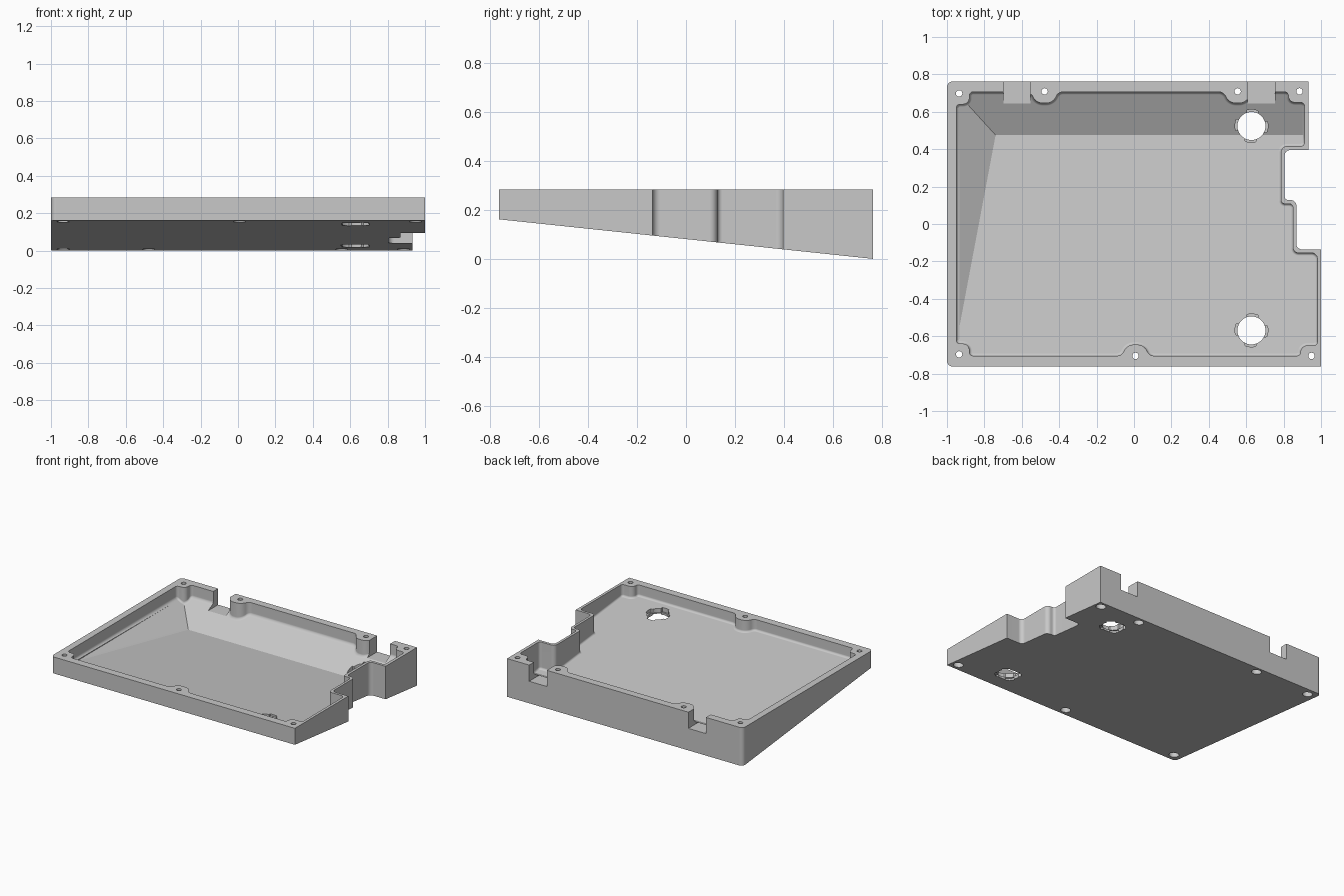
import bpy
import bmesh
from math import sin, cos, pi, tan, radians
from mathutils import Vector

if "Cube" in bpy.data.objects:
    bpy.data.objects.remove(bpy.data.objects["Cube"])

HALF_DEPTH = 0.762
TOP = 0.283
FRONT_LIFT = 0.161
SLOPE = FRONT_LIFT / (2 * HALF_DEPTH)
FLOOR = 0.046
FILLET = 0.015
BACK_WALL, FRONT_WALL = 0.706, -0.705


def underside(y):
    return FRONT_LIFT / 2 - SLOPE * y


# Floor, left ramp and back ramp all pass through one inner corner
INNER = Vector((-0.74, 0.475, underside(0.475) + FLOOR))
FLOOR_NORMALS = [Vector(n) for n in ((0, SLOPE, 1), (0.56, 0, 1), (0, -0.51, 1))]


def floor_height(p):
    dx, dy = p.x - INNER.x, p.y - INNER.y
    return INNER.z + max(-n.x * dx - n.y * dy for n in FLOOR_NORMALS)


def rounded(corners, steps=8):
    """Turn (x, y, radius) corners into an outline with arc corners."""
    outline = []
    count = len(corners)
    for i, (x, y, radius) in enumerate(corners):
        here = Vector((x, y))
        if not radius:
            outline.append(here)
            continue
        before = (Vector(corners[i - 1][:2]) - here).normalized()
        after = (Vector(corners[(i + 1) % count][:2]) - here).normalized()
        half = before.angle(after) / 2
        centre = here + (before + after).normalized() * radius / sin(half)
        start = here + before * radius / tan(half) - centre
        end = here + after * radius / tan(half) - centre
        sweep = pi - 2 * half
        for k in range(steps + 1):
            t = k / steps
            arm = start * sin((1 - t) * sweep) + end * sin(t * sweep)
            outline.append(centre + arm / sin(sweep))
    return outline


def inset(outline, amount):
    """Move an anticlockwise outline inward."""
    moved = []
    for i, p in enumerate(outline):
        along = (p - outline[i - 1]).normalized()
        along += (outline[(i + 1) % len(outline)] - p).normalized()
        along.normalize()
        moved.append(p + Vector((-along.y, along.x)) * amount)
    return moved


def make_object(name, bm):
    bmesh.ops.recalc_face_normals(bm, faces=bm.faces)
    mesh = bpy.data.meshes.new(name)
    bm.to_mesh(mesh)
    bm.free()
    obj = bpy.data.objects.new(name, mesh)
    bpy.context.collection.objects.link(obj)
    return obj


def loft(name, rings):
    """Closed solid through rings of 3D points, bottom to top."""
    bm = bmesh.new()
    loops = [[bm.verts.new(p) for p in ring] for ring in rings]
    bm.faces.new(loops[0][::-1])
    bm.faces.new(loops[-1])
    for low, high in zip(loops, loops[1:]):
        for i in range(len(low)):
            bm.faces.new((low[i - 1], low[i], high[i], high[i - 1]))
    return make_object(name, bm)


def prism(name, outline, low, high):
    return loft(name, [[(x, y, z) for x, y in outline] for z in (low, high)])


def combine(target, cutter, operation="DIFFERENCE"):
    mod = target.modifiers.new("cut", "BOOLEAN")
    mod.operation = operation
    mod.solver = "EXACT"
    mod.object = cutter
    bpy.context.view_layer.objects.active = target
    bpy.ops.object.modifier_apply(modifier=mod.name)
    bpy.data.objects.remove(cutter)


def circle(x, y, sides, radius, notch=None, turn=0):
    """Round outline, or one with four wider sectors."""
    points = []
    for i in range(sides):
        a = 2 * pi * i / sides + turn
        wide = notch and (i * 8 // sides) % 2 == 0
        r = notch if wide else radius
        points.append((x + r * cos(a), y + r * sin(a)))
    return points


def boss(x, wall, inward):
    """Rounded screw boss bulging from a wall, listed anticlockwise."""
    depth = wall + inward * 0.06
    return [(x - inward * 0.075, wall, 0.04), (x - inward * 0.045, depth, 0.06),
            (x + inward * 0.045, depth, 0.06), (x + inward * 0.075, wall, 0.04)]


# Outer shell with stepped right edge and sloping underside
R = 0.03
body = rounded([
    (-1, -HALF_DEPTH, R), (1, -HALF_DEPTH, 0), (1, -0.136, 0),
    (0.868, -0.136, R), (0.868, 0.128, R), (0.805, 0.128, 0.02),
    (0.805, 0.395, R), (0.934, 0.395, 0), (0.934, HALF_DEPTH, 0),
    (-1, HALF_DEPTH, R)])
tray = loft("case_tray", [[(x, y, underside(y)) for x, y in body],
                          [(x, y, TOP) for x, y in body]])

# Cavity outline with corner and wall bosses
S, B = 0.02, 0.035
cavity = rounded([
    (-0.95, -0.64, S), (-0.88, -0.64, B), (-0.88, FRONT_WALL, S),
    *boss(0.008, FRONT_WALL, 1),
    (0.89, FRONT_WALL, S), (0.89, -0.65, B), (0.98, -0.65, S),
    (0.98, -0.155, R), (0.85, -0.155, R), (0.85, 0.108, S),
    (0.786, 0.108, S), (0.786, 0.415, R), (0.911, 0.415, S),
    (0.911, INNER.y, 0), (0.911, 0.65, S), (0.825, 0.65, B),
    (0.825, BACK_WALL, S),
    *boss(0.553, BACK_WALL, -1), *boss(-0.479, BACK_WALL, -1),
    (-0.88, BACK_WALL, S), (-0.88, 0.64, B), (-0.95, 0.64, S)])

# Cavity walls curve into the floor with a small fillet
rings = [[(x, y, 0.6) for x, y in cavity]]
for step in range(4):
    angle = step * pi / 8
    rise = FILLET * (1 - sin(angle))
    outline = inset(cavity, FILLET * (1 - cos(angle)))
    rings.append([(p.x, p.y, floor_height(p) + rise) for p in outline])
outline = inset(cavity, FILLET * 1.1)
rings.append([(p.x, p.y, floor_height(p) - FILLET * 0.04) for p in outline])
rings.append([(x, y, -0.5) for x, y in outline])
hollow = loft("cavity_cutter", rings[::-1])

bm = bmesh.new()
bmesh.ops.create_cube(bm, size=2.4)
for normal in FLOOR_NORMALS:
    bmesh.ops.bisect_plane(bm, geom=bm.verts[:] + bm.edges[:] + bm.faces[:],
                           plane_co=INNER, plane_no=normal.normalized(),
                           clear_inner=True)
    bmesh.ops.holes_fill(bm, edges=bm.edges[:])
combine(hollow, make_object("floor_shape", bm), "INTERSECT")
combine(tray, hollow)

# Cable notches in the back wall
for left, right in ((-0.697, -0.553), (0.608, 0.753)):
    box = [(left, 0.645), (right, 0.645), (right, 1), (left, 1)]
    combine(tray, prism("notch_cutter", box, 0.163, 0.5))

# Screw holes with round recesses underneath
screws = [(-0.935, 0.698), (-0.935, -0.697), (-0.478, 0.709), (0.554, 0.709),
          (0.885, 0.709), (0.008, -0.705), (0.949, -0.705)]
for x, y in screws:
    combine(tray, prism("screw_cutter", circle(x, y, 24, 0.017), -0.5, 0.5))
    recess = circle(x, y, 24, 0.034)
    combine(tray, prism("recess_cutter", recess, -0.5, underside(y) + 0.065))

# Twist-lock foot openings
for y in (0.524, -0.569):
    x = 0.628
    middle = underside(y) + FLOOR / 2
    combine(tray, prism("foot_cutter", circle(x, y, 48, 0.075), -0.5, 0.5))
    upper = circle(x, y, 48, 0.07, 0.088, -pi / 8)
    combine(tray, prism("upper_lock_cutter", upper, middle, 0.5))
    lower = circle(x, y, 48, 0.07, 0.088, pi / 8)
    combine(tray, prism("lower_lock_cutter", lower, -0.5, middle - 0.004))

# Material and shading
grey = bpy.data.materials.new("plain grey")
grey.use_nodes = True
colour = (0.58, 0.58, 0.58, 1)
grey.diffuse_color = colour
grey.node_tree.nodes["Principled BSDF"].inputs["Base Color"].default_value = colour
tray.data.materials.clear()
tray.data.materials.append(grey)
for face in tray.data.polygons:
    face.material_index = 0
bpy.ops.object.select_all(action="DESELECT")
tray.select_set(True)
bpy.context.view_layer.objects.active = tray
bpy.ops.object.shade_smooth_by_angle(angle=radians(26))
weighted = tray.modifiers.new("even_normals", "WEIGHTED_NORMAL")
weighted.keep_sharp = True
